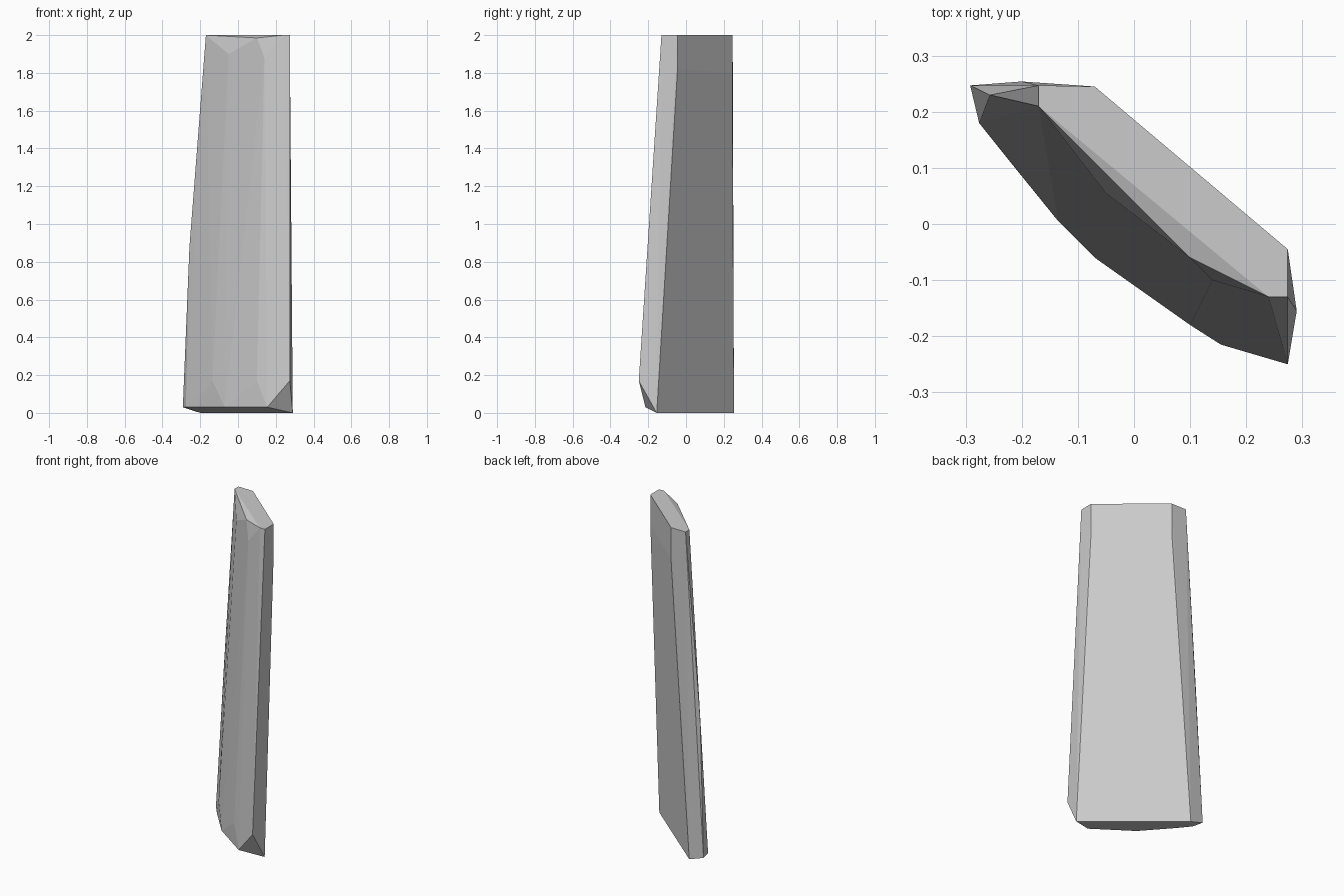
import bpy
import bmesh
import math

default_cube = bpy.data.objects.get("Cube")
if default_cube:
    bpy.data.objects.remove(default_cube, do_unlink=True)


def make_material(name, colour):
    material = bpy.data.materials.new(name)
    material.use_nodes = True
    material.diffuse_color = colour
    shader = next(node for node in material.node_tree.nodes
                  if node.type == "BSDF_PRINCIPLED")
    shader.inputs["Base Color"].default_value = colour
    shader.inputs["Roughness"].default_value = 0.9
    return material


def chiselled_stone(name, corner_groups, material):
    """Wrap a convex, faceted stone around its named corners."""
    bm = bmesh.new()
    for corners in corner_groups.values():
        for corner in corners:
            bm.verts.new(corner)
    hull = bmesh.ops.convex_hull(bm, input=bm.verts[:])
    leftovers = {item for item in hull["geom_interior"] + hull["geom_unused"]
                 if isinstance(item, bmesh.types.BMVert)}
    bmesh.ops.delete(bm, geom=list(leftovers), context="VERTS")

    # Merge nearly coplanar triangles into clean facets
    bmesh.ops.dissolve_limit(bm, angle_limit=math.radians(1),
                             verts=bm.verts[:], edges=bm.edges[:])
    bmesh.ops.recalc_face_normals(bm, faces=bm.faces[:])

    mesh = bpy.data.meshes.new(name)
    bm.to_mesh(mesh)
    bm.free()
    mesh.materials.append(material)
    stone = bpy.data.objects.new(name, mesh)
    bpy.context.scene.collection.objects.link(stone)
    return stone


grey_stone = make_material("grey stone", (0.6, 0.6, 0.6, 1))

corner_groups = {
    # Flat top
    "top": [(-.17, .247, 2), (-.07, .245, 2), (.274, -.045, 2),
            (.274, -.13, 2), (.24, -.13, 2), (-.17, .21, 2)],
    # Chipped front rim and the two facet peaks below it
    "front_rim": [(.1, -.06, 1.985), (-.05, .055, 1.9), (.14, -.1, 1.88)],
    # Bend in the broad back face
    "back_bend": [(-.07, .245, 1.8), (.274, -.045, 1.82)],
    # Bulge on the narrow side
    "side_bulge": [(-.257, .23, .88)],
    # Lower ends of the front facets
    "front_foot": [(-.135, .005, .17), (.1, -.18, .17), (.274, -.25, .17)],
    # Slightly tilted underside
    "base": [(-.2, .254, 0), (.29, -.155, 0), (-.292, .247, .03),
             (-.276, .18, .03), (-.22, .11, .03), (-.07, -.06, .03),
             (.155, -.215, .03)],
}
chiselled_stone("stone_slab", corner_groups, grey_stone)
